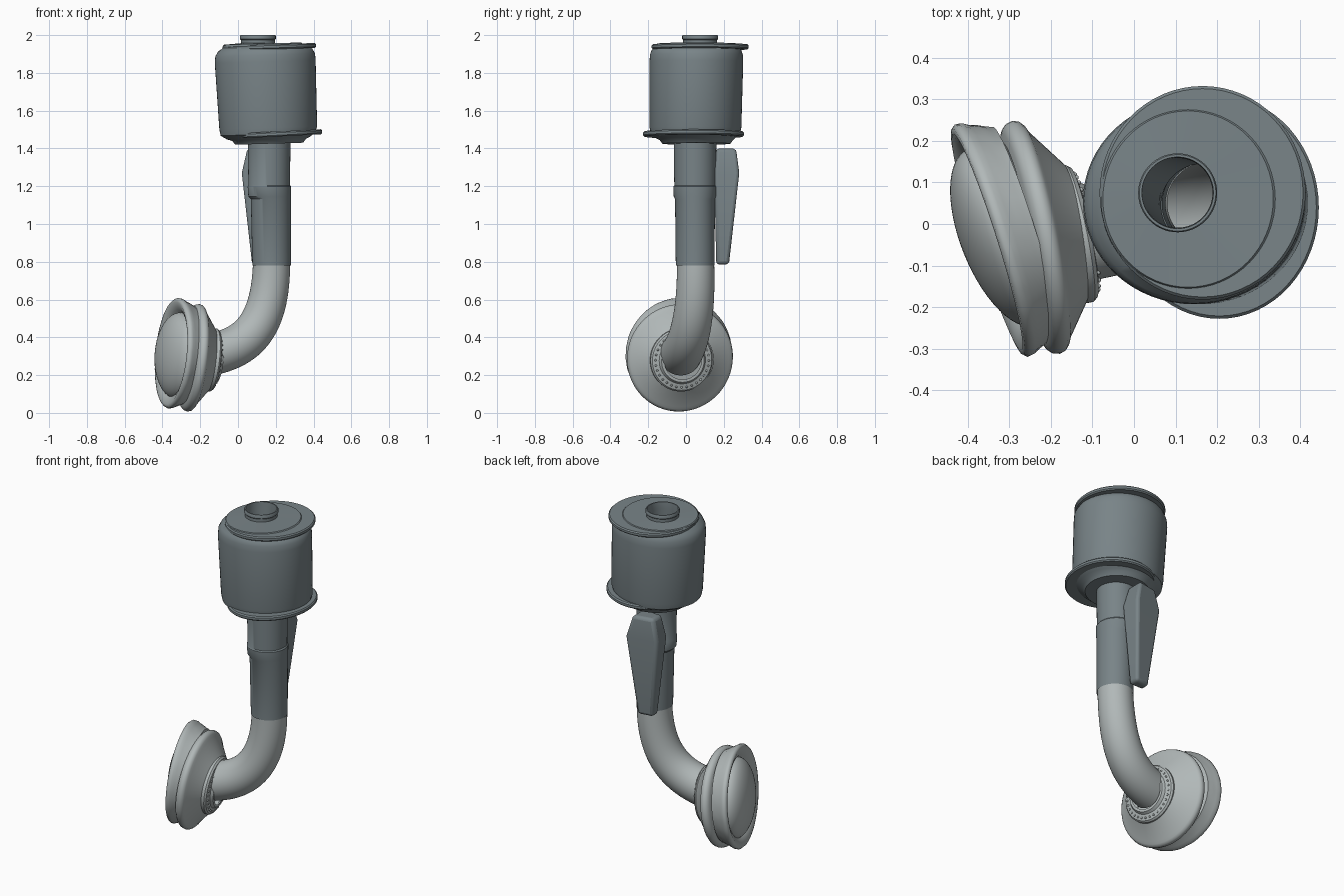
import bpy, bmesh, math, random
from mathutils import Vector

if "Cube" in bpy.data.objects:
    bpy.data.objects.remove(bpy.data.objects["Cube"])

random.seed(4)
SEG = 64
UP = Vector((0, 0, 1))


def material(name, rgb):
    m = bpy.data.materials.new(name)
    m.diffuse_color = (*rgb, 1)
    m.use_nodes = True
    m.node_tree.nodes["Principled BSDF"].inputs["Base Color"].default_value = m.diffuse_color
    return m


DARK = material("slate", (0.19, 0.23, 0.245))
LIGHT = material("pale_grey", (0.44, 0.48, 0.48))


def finish(bm, name, mat, angle=35):
    bmesh.ops.recalc_face_normals(bm, faces=bm.faces)
    me = bpy.data.meshes.new(name)
    bm.to_mesh(me)
    bm.free()
    ob = bpy.data.objects.new(name, me)
    me.materials.append(mat)
    bpy.context.collection.objects.link(ob)
    bpy.ops.object.select_all(action='DESELECT')
    ob.select_set(True)
    bpy.context.view_layer.objects.active = ob
    bpy.ops.object.shade_smooth_by_angle(angle=math.radians(angle))
    return ob


def ring(c, rx, ry=None, axis=UP, jitter=0):
    """Circle of points around c, facing along axis."""
    q = UP.rotation_difference(Vector(axis).normalized())
    pts = []
    for i in range(SEG):
        a = math.tau * i / SEG
        k = 1 + random.uniform(-jitter, jitter)
        pts.append(Vector(c) + q @ Vector((rx * k * math.cos(a), (ry or rx) * k * math.sin(a), 0)))
    return pts


def loft(name, rings, mat, loop=False, caps=False, angle=35):
    """Skin a list of rings; loop joins last to first, caps closes the ends."""
    bm = bmesh.new()
    rows = [[bm.verts.new(p) for p in r] for r in rings]
    for a, b in zip(rows, rows[1:] + (rows[:1] if loop else [])):
        n = len(a)
        for i in range(n):
            bm.faces.new((a[i], a[(i + 1) % n], b[(i + 1) % n], b[i]))
    if caps:
        bm.faces.new(rows[0])
        bm.faces.new(rows[-1])
    return finish(bm, name, mat, angle)


# Canister body: slightly tilted drum with an off-centre opening in the lid
TILT = (-0.03, 0, 1)
body = [(0.165, 0.045, 1.425, 0.10, 0.10), (0.165, 0.055, 1.425, 0.18, 0.18),
        (0.165, 0.055, 1.445, 0.195, 0.195), (0.16, 0.05, 1.455, 0.22, 0.21),
        (0.158, 0.05, 1.475, 0.25, 0.235), (0.16, 0.05, 1.51, 0.259, 0.243),
        (0.144, 0.055, 1.86, 0.267, 0.248), (0.144, 0.055, 1.895, 0.264, 0.246),
        (0.144, 0.055, 1.92, 0.25, 0.238), (0.142, 0.058, 1.938, 0.222, 0.222),
        (0.13, 0.06, 1.95, 0.21, 0.215), (0.13, 0.06, 1.955, 0.205, 0.212)]
loft("canister_body", [ring(p[:3], p[3], p[4], TILT) for p in body]
     + [ring((0.105, 0.075, 1.957), 0.09)], DARK)


def flange(name, x, y, z, rx, ry, h, inner, tilt):
    prof = [(inner, 0), (0.975, 0), (1, 0.25), (1, 0.75), (0.975, 1), (inner, 1)]
    loft(name, [ring((x, y, z + h * t), rx * k, ry * k, tilt) for k, t in prof], DARK, loop=True)


flange("canister_top_flange", 0.165, 0.075, 1.925, 0.248, 0.257, 0.026, 0.6, TILT)
flange("canister_bottom_flange", 0.205, 0.04, 1.463, 0.24, 0.268, 0.027, 0.6, (-0.05, 0, 1))

# Inlet neck, continuing inside as a bore down to the pipe
neck = [(1.94, 0.09), (1.975, 0.09), (1.98, 0.095), (1.995, 0.095), (2.0, 0.092),
        (2.0, 0.086), (1.96, 0.084)]
loft("inlet_neck", [ring((0.105, 0.075, z), r) for z, r in neck]
     + [ring((0.165, 0.045, 1.43), 0.1)], DARK)

# Straight pipe with a stepped collar
pipe = [(0.165, 1.44, 0.113), (0.165, 1.205, 0.11), (0.166, 1.198, 0.115),
        (0.168, 1.145, 0.113), (0.174, 1.132, 0.106), (0.178, 0.78, 0.102)]
loft("straight_pipe", [ring((x, 0.048, z), r) for x, z, r in pipe], DARK)

# Curved pipe swept along a Bezier path
P = [Vector(p) for p in ((0.178, 0.05, 0.82), (0.178, 0.06, 0.47), (0.06, 0.0, 0.345), (-0.15, -0.03, 0.31))]
bend = []
for i in range(29):
    t = i / 28
    s = 1 - t
    c = P[0] * s**3 + P[1] * 3 * s * s * t + P[2] * 3 * s * t * t + P[3] * t**3
    d = (P[1] - P[0]) * s * s + (P[2] - P[1]) * 2 * s * t + (P[3] - P[2]) * t * t
    bend.append(ring(c, 0.098 + 0.015 * t, axis=-d))
loft("curved_pipe", bend, LIGHT)

# Bell end: (distance along axis, radius) profiles, each part slightly skewed
SHELL_C, SHELL_AX = Vector((-0.338, -0.053, 0.303)), Vector((0.98, 0.20, -0.11)).normalized()
SEAL_C, SEAL_AX = Vector((-0.342, -0.04, 0.316)), Vector((0.95, 0.30, -0.09)).normalized()
DOME_C, DOME_AX = Vector((-0.335, -0.04, 0.305)), Vector((0.93, 0.37, -0.06)).normalized()


def bell(name, c, ax, prof, jitter=0, angle=35, **kw):
    return loft(name, [ring(c + ax * s, r, axis=ax, jitter=jitter) for s, r in prof], LIGHT, angle=angle, **kw)


dome = [(0.02 - 0.10 * math.cos(a), max(0.002, 0.228 * math.sin(a)))
        for a in [math.pi / 2 * i / 14 for i in range(15)]]
bell("dome", DOME_C, DOME_AX, dome, caps=True)
bell("foam_seal", SEAL_C, SEAL_AX,
     [(0.03, 0.21), (0.005, 0.232), (-0.004, 0.25), (-0.012, 0.272), (-0.01, 0.285),
      (0.0, 0.293), (0.015, 0.291), (0.03, 0.283), (0.05, 0.275), (0.068, 0.266),
      (0.085, 0.26), (0.09, 0.2)], jitter=0.004, angle=60)
bell("bell_shell", SHELL_C, SHELL_AX,
     [(0.07, 0.24), (0.075, 0.26), (0.08, 0.272), (0.09, 0.282), (0.105, 0.286), (0.118, 0.282),
      (0.127, 0.272), (0.133, 0.258), (0.205, 0.16)])
bell("bell_collar", SHELL_C + Vector((0, -0.012, 0)), SHELL_AX,
     [(0.185, 0.16), (0.197, 0.168), (0.212, 0.168), (0.222, 0.16),
      (0.23, 0.125), (0.245, 0.115), (0.245, 0.10)])

# Rivets around the collar face
bm = bmesh.new()
for p in ring(SHELL_C + Vector((0, -0.012, 0)) + SHELL_AX * 0.226, 0.144, axis=SHELL_AX)[::2]:
    geo = bmesh.ops.create_icosphere(bm, subdivisions=2, radius=0.006)
    bmesh.ops.translate(bm, verts=geo["verts"], vec=p)
finish(bm, "collar_rivets", LIGHT)

# Paddle beside the pipe: tapered slab (z, x range, near y, far y at each side)
paddle = [(0.785, 0.075, 0.17, 0.16, 0.215, 0.23), (1.27, 0.02, 0.212, 0.15, 0.252, 0.285),
          (1.40, 0.05, 0.178, 0.16, 0.245, 0.268)]
bm = bmesh.new()
rows = [[bm.verts.new(v) for v in ((a, c, z), (b, c, z), (b, e, z), (a, d, z))]
        for z, a, b, c, d, e in paddle]
for lo, hi in zip(rows, rows[1:]):
    for i in range(4):
        j = (i + 1) % 4
        bm.faces.new((lo[i], lo[j], hi[j], hi[i]))
bm.faces.new(rows[0])
bm.faces.new(rows[-1])
ob = finish(bm, "side_paddle", DARK)
bev = ob.modifiers.new("soft_edges", 'BEVEL')
bev.width = 0.018
bev.segments = 3
bev.limit_method = 'ANGLE'
bev.angle_limit = math.radians(35)
